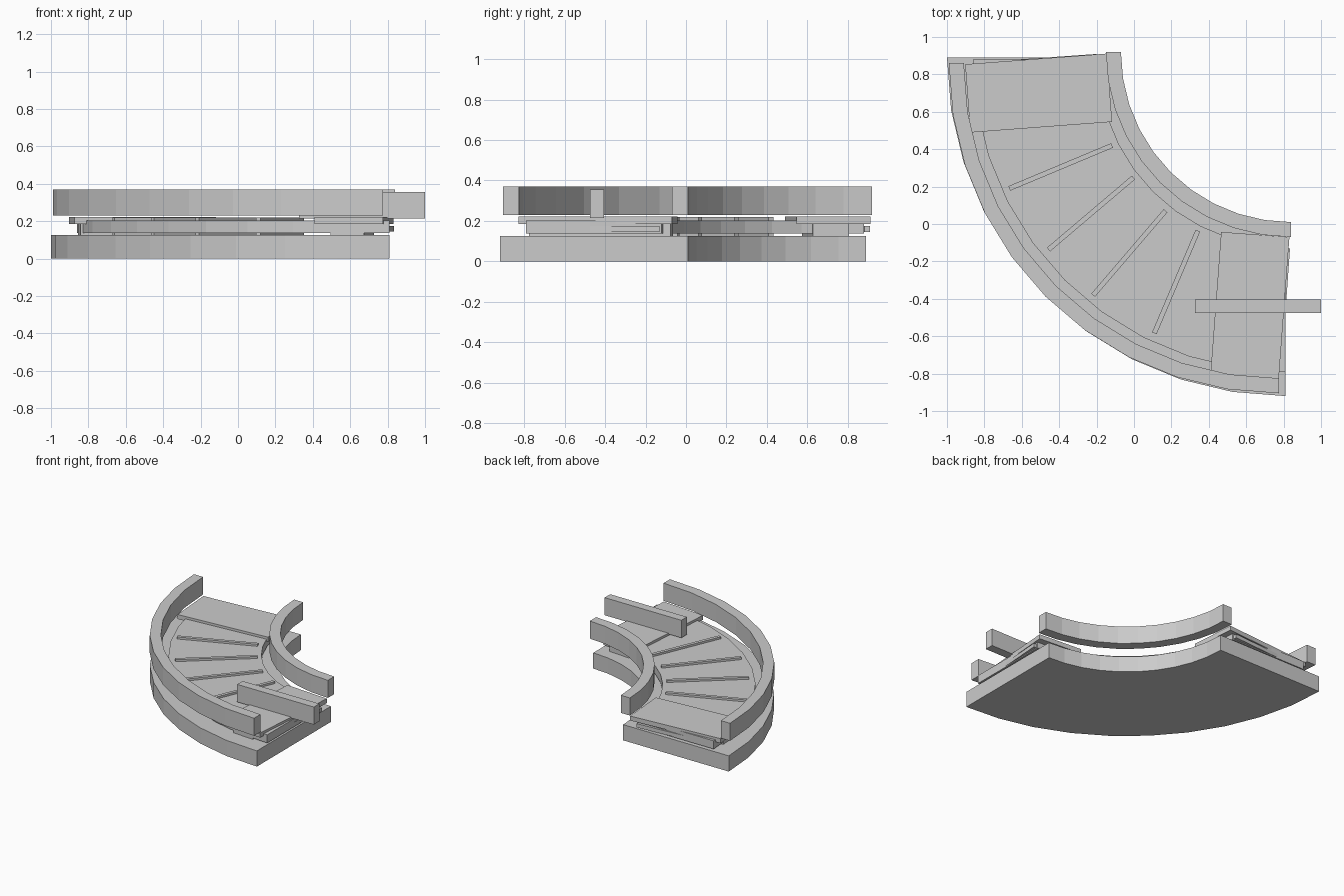
import bpy
import bmesh
from math import radians, sin, cos
from mathutils import Matrix

if "Cube" in bpy.data.objects:
    bpy.data.objects.remove(bpy.data.objects["Cube"])


def make(name, bm):
    bmesh.ops.recalc_face_normals(bm, faces=bm.faces)
    mesh = bpy.data.meshes.new(name)
    bm.to_mesh(mesh)
    bm.free()
    obj = bpy.data.objects.new(name, mesh)
    bpy.context.collection.objects.link(obj)
    return obj


def quarter_ring(name, centre, r_in, r_out, z0, z1, steps=10):
    """Faceted quarter ring opening towards +x +y."""
    bm = bmesh.new()
    rings = []
    for i in range(steps + 1):
        a = radians(180 + 90 * i / steps)
        rings.append([bm.verts.new((centre[0] + r * cos(a), centre[1] + r * sin(a), z))
                      for r, z in ((r_in, z0), (r_out, z0), (r_out, z1), (r_in, z1))])
    for a, b in zip(rings, rings[1:]):
        for k in range(4):
            n = (k + 1) % 4
            bm.faces.new((a[k], a[n], b[n], b[k]))
    bm.faces.new(rings[0])
    bm.faces.new(rings[-1])
    return make(name, bm)


def box(name, centre, size, angle=0):
    bm = bmesh.new()
    m = (Matrix.Translation(centre) @ Matrix.Rotation(radians(angle), 4, 'Z')
         @ Matrix.Diagonal((*size, 1)))
    bmesh.ops.create_cube(bm, size=1, matrix=m)
    return make(name, bm)


# Base, belt and the two side rails
quarter_ring("base", (0.81, 0.89), 0.88, 1.81, 0, 0.125)
quarter_ring("belt", (0.81, 0.88), 1.0, 1.67, 0.138, 0.203)
quarter_ring("outer_rail", (0.775, 0.86), 1.685, 1.765, 0.23, 0.37)
quarter_ring("inner_rail", (0.84, 0.92), 0.91, 0.99, 0.23, 0.37)

# Cover plates and supports at both ends
for tag, c, s, ang in (("back", (-0.51, 0.70), (-0.50, 0.69), 4.3),
                       ("right", (0.62, -0.435), (0.61, -0.42), 85.7)):
    box(tag + "_cover_plate", (*c, 0.204), (0.76, 0.366, 0.036), ang)
    box(tag + "_support", (*s, 0.156), (0.70, 0.18, 0.062), ang)

# Belt slats on the carrying and return sides
for i, (x, y, ang) in enumerate(((-0.392, 0.305, 22.7), (-0.23, 0.056, 40.3),
                                 (-0.025, -0.155, 49.4), (0.225, -0.31, 67.0))):
    box(f"top_slat_{i}", (x, y, 0.208), (0.595, 0.026, 0.022), ang)
    box(f"return_slat_{i}", (x, y, 0.131), (0.595, 0.026, 0.018), ang)

# Slats passing round the belt ends
box("end_slat_right", (0.80, -0.43, 0.16), (0.60, 0.026, 0.03), 86)
box("end_slat_back", (-0.5, 0.875, 0.16), (0.60, 0.026, 0.03), 4)

# Straight guide bar at the right end
box("guide_bar", (0.6625, -0.44, 0.285), (0.675, 0.07, 0.14))
